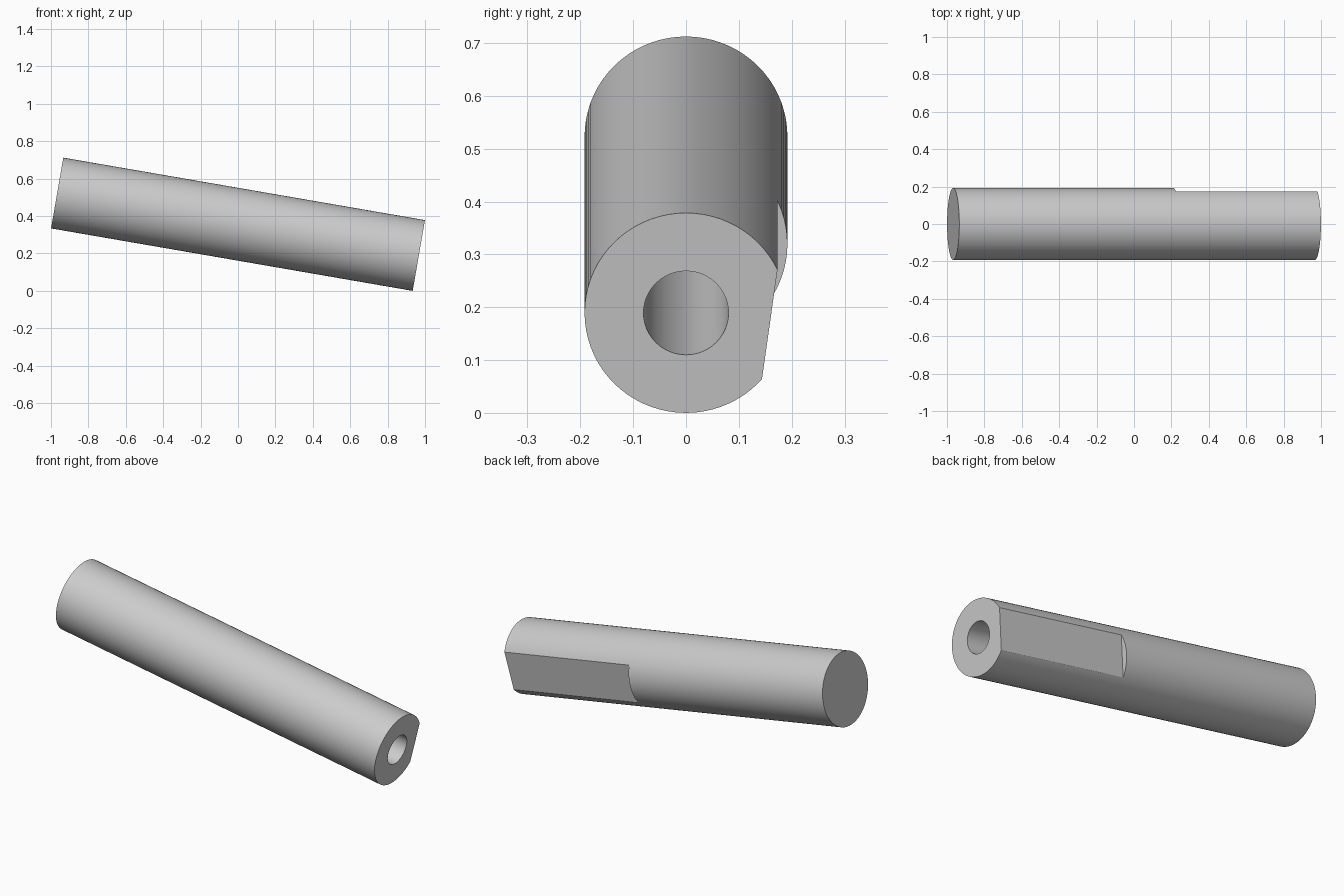
import bpy, math
from mathutils import Matrix

old = bpy.data.objects.get("Cube")
if old:
    bpy.data.objects.remove(old, do_unlink=True)

RADIUS, LENGTH = 0.192, 1.962
TILT = math.radians(9.8)
BORE_RADIUS, BORE_DEPTH = 0.0805, 1.2
FLAT_START, FLAT_DIST = 0.213, 0.16
FLAT_TURN = math.radians(-8)

steel = bpy.data.materials.new("light_grey_steel")
steel.use_nodes = True
steel.diffuse_color = (0.6, 0.6, 0.6, 1)
steel.node_tree.nodes["Principled BSDF"].inputs["Base Color"].default_value = (0.6, 0.6, 0.6, 1)


def rod(name, radius, length, x, sides):
    """Cylinder lying along x, centred at x."""
    bpy.ops.mesh.primitive_cylinder_add(vertices=sides, radius=radius, depth=length)
    ob = bpy.context.object
    ob.name = name
    ob.data.transform(Matrix.Translation((x, 0, 0)) @ Matrix.Rotation(math.pi / 2, 4, 'Y'))
    ob.data.materials.append(steel)
    return ob


def cut(target, cutter):
    """Subtract the cutter and discard it."""
    mod = target.modifiers.new("cut", 'BOOLEAN')
    mod.operation, mod.solver, mod.object = 'DIFFERENCE', 'EXACT', cutter
    bpy.ops.object.select_all(action='DESELECT')
    target.select_set(True)
    bpy.context.view_layer.objects.active = target
    bpy.ops.object.modifier_apply(modifier=mod.name)
    bpy.data.objects.remove(cutter, do_unlink=True)


# Shaft body
shaft = rod("shaft", RADIUS, LENGTH, 0, 72)

# Blind bore in the low end
end = LENGTH / 2
cut(shaft, rod("bore_cutter", BORE_RADIUS, BORE_DEPTH + 0.1, end - BORE_DEPTH / 2 + 0.05, 48))

# Milled flat along the back of the low end
bpy.ops.mesh.primitive_cube_add(size=1)
block = bpy.context.object
block.name = "flat_cutter"
block.data.transform(Matrix.Rotation(FLAT_TURN, 4, 'X')
                     @ Matrix.Translation((FLAT_START + 0.5, FLAT_DIST + 0.5, 0)))
block.data.materials.append(steel)
cut(shaft, block)

# Tilt the shaft and rest it on the floor
shaft.data.transform(Matrix.Rotation(TILT, 4, 'Y'))
lowest = min(v.co.z for v in shaft.data.vertices)
shaft.data.transform(Matrix.Translation((0, 0, -lowest)))
bpy.ops.object.shade_smooth_by_angle(angle=math.radians(20))
